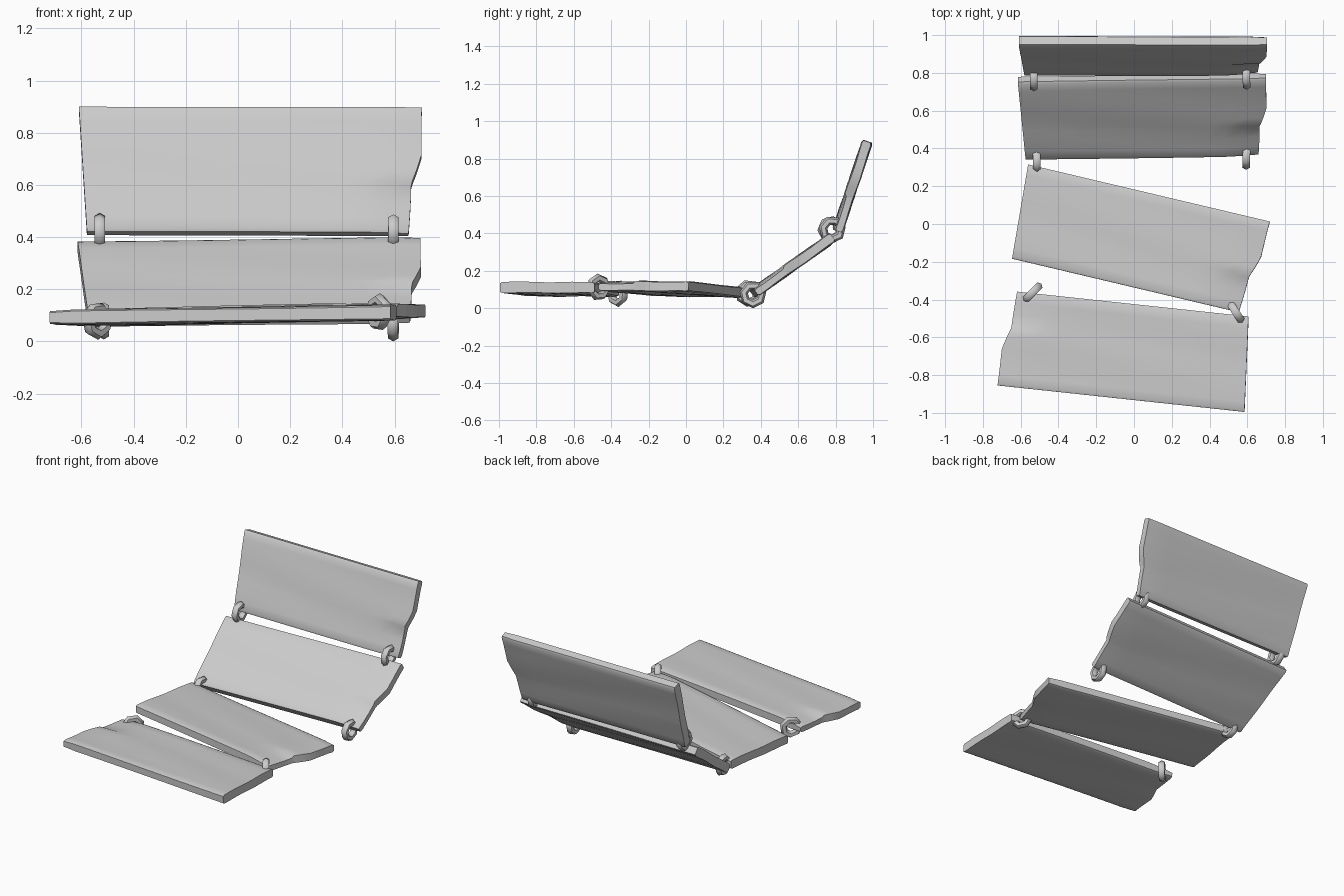
import bpy, bmesh, math
from mathutils import Vector, Matrix

if "Cube" in bpy.data.objects:
    bpy.data.objects.remove(bpy.data.objects["Cube"])

W = 0.505   # plank width
T = 0.031   # half thickness


def lerp_profile(pts, v):
    for (a, b), (c, d) in zip(pts, pts[1:]):
        if v <= c:
            return b + (d - b) * (v - a) / (c - a)
    return pts[-1][1]


# broken end: distance along the width -> length
BROKEN = [(0, 0.655), (0.10, 0.662), (0.195, 0.665), (0.25, 0.685),
          (0.31, 0.703), (0.42, 0.703), (0.51, 0.705)]
VS = [0.0, 0.012, 0.06, 0.12, 0.19, 0.205, 0.25, 0.31, 0.38, 0.45, 0.493, W]
NU = 14


def plank(name, tl, tr, bl):
    """Board lofted from straight end to broken end, placed by three corners."""
    bm = bmesh.new()
    rows = {1: [], -1: []}
    for side in (1, -1):
        for v in VS:
            left = -0.578 - 0.032 * v / W
            right = lerp_profile(BROKEN, v)
            row = []
            for i in range(NU + 1):
                t = i / NU
                u = left + (right - left) * t
                h = T - 0.002 + 0.002 * math.sin(22 * v + 3 * u + side)
                if v in (VS[0], VS[-1]):
                    h -= 0.006                      # eased long edges
                if side == 1 and v < 0.2 and t > 0.85:
                    h -= 0.012 * (t - 0.85) / 0.15  # split step at the broken end
                if t == 1:
                    h -= 0.005
                row.append(bm.verts.new((u, v, side * h)))
            rows[side].append(row)
    n = len(VS)
    top, bot = rows[1], rows[-1]
    for j in range(n - 1):
        for i in range(NU):
            for g in (top, bot):
                bm.faces.new((g[j][i], g[j][i + 1], g[j + 1][i + 1], g[j + 1][i]))
        for i in (0, NU):
            bm.faces.new((top[j][i], top[j + 1][i], bot[j + 1][i], bot[j][i]))
    for i in range(NU):
        for j in (0, n - 1):
            bm.faces.new((top[j][i], top[j][i + 1], bot[j][i + 1], bot[j][i]))
    bmesh.ops.recalc_face_normals(bm, faces=bm.faces)
    # frame from corners
    tl, tr, bl = Vector(tl), Vector(tr), Vector(bl)
    x = (tr - tl).normalized()
    y = tl - bl
    z = x.cross(y).normalized()
    y = z.cross(x)
    m = Matrix((x, y, z)).transposed().to_4x4()
    m.translation = tl - x * -0.61 - y * W
    bm.transform(m)
    finish(name, bm, 35)


def finish(name, bm, angle):
    me = bpy.data.meshes.new(name)
    bm.to_mesh(me)
    bm.free()
    ob = bpy.data.objects.new(name, me)
    bpy.context.collection.objects.link(ob)
    bpy.ops.object.select_all(action='DESELECT')
    ob.select_set(True)
    bpy.context.view_layer.objects.active = ob
    bpy.ops.object.shade_smooth_by_angle(angle=math.radians(angle))


def ring(name, loc, heading, roll=0):
    """Coarse rope loop standing upright, its plane along the heading."""
    bm = bmesh.new()
    A, B, R, r = 7, 6, 0.05, 0.023
    loops = []
    for a in range(A):
        p = 2 * math.pi * a / A + roll
        loops.append([bm.verts.new((
            (R + r * math.cos(q)) * math.cos(p), r * math.sin(q),
            (R + r * math.cos(q)) * math.sin(p)))
            for q in (2 * math.pi * b / B for b in range(B))])
    for a in range(A):
        c, d = loops[a], loops[(a + 1) % A]
        for b in range(B):
            k = (b + 1) % B
            bm.faces.new((c[b], c[k], d[k], d[b]))
    bmesh.ops.recalc_face_normals(bm, faces=bm.faces)
    bm.transform(Matrix.Translation(loc) @ Matrix.Rotation(math.radians(heading), 4, 'Z'))
    finish(name, bm, 60)


# boards, front to back
plank("plank_front", (0.585, -0.995, 0.112), (-0.72, -0.855, 0.09), (0.61, -0.49, 0.11))
plank("plank_second", (-0.56, 0.315, 0.085), (0.71, 0.015, 0.115), (-0.65, -0.175, 0.092))
plank("plank_third", (-0.615, 0.765, 0.365), (0.70, 0.785, 0.38), (-0.58, 0.355, 0.075))
plank("plank_back", (-0.61, 0.97, 0.893), (0.705, 0.97, 0.89), (-0.58, 0.81, 0.415))

# loops joining the boards
ring("loop_front_left", (-0.54, -0.365, 0.079), 45, 0.3)
ring("loop_front_right", (0.54, -0.468, 0.112), -57, 0.6)
ring("loop_middle_left", (-0.515, 0.335, 0.08), 92, 0.1)
ring("loop_middle_right", (0.595, 0.358, 0.073), 88, 0.22)
ring("loop_back_left", (-0.53, 0.775, 0.42), 90, 0.5)
ring("loop_back_right", (0.595, 0.782, 0.42), 91, 0.2)
